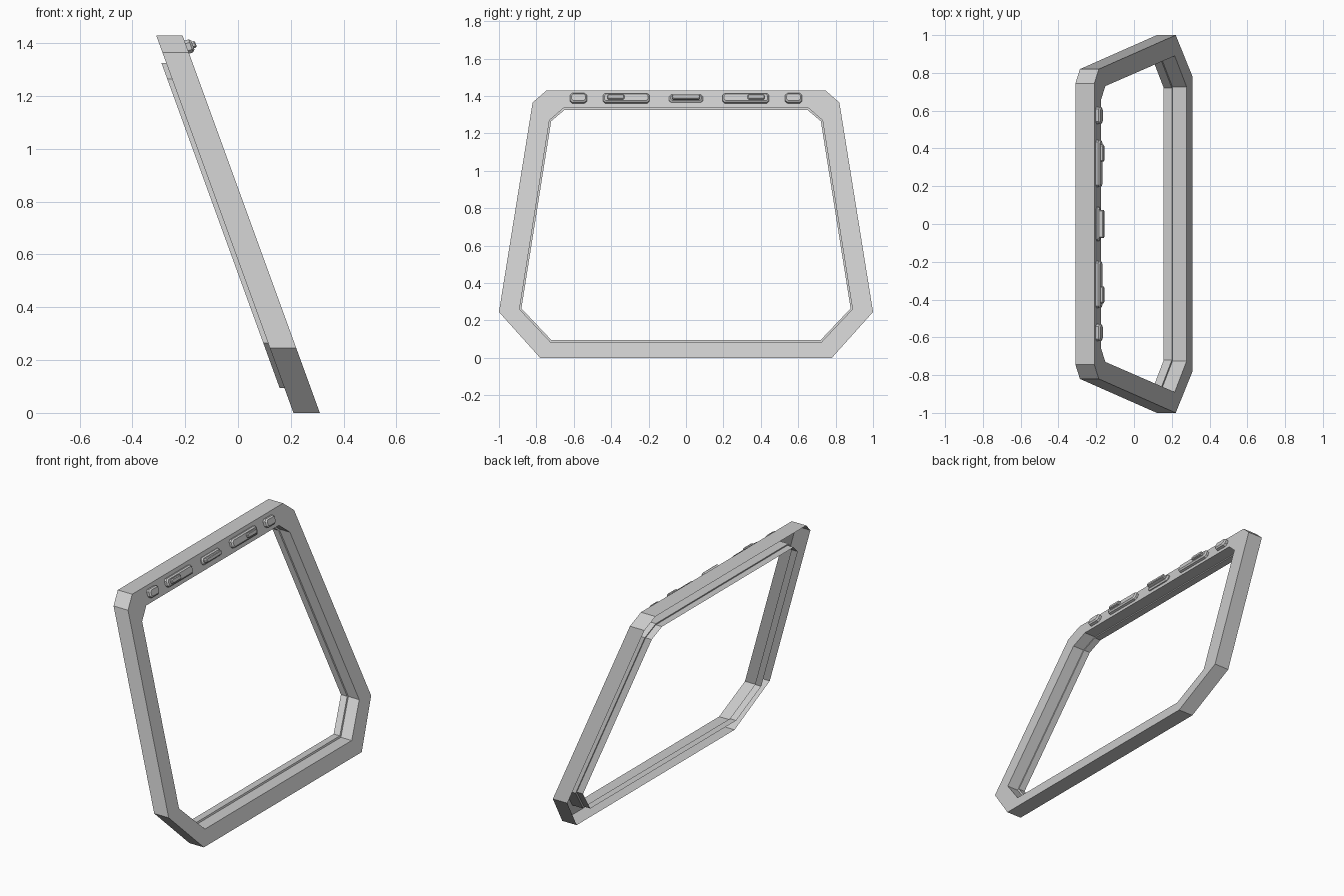
import bpy, bmesh
from mathutils import Vector

cube = bpy.data.objects.get("Cube")
if cube:
    bpy.data.objects.remove(cube, do_unlink=True)

# Single flat colour
grey = bpy.data.materials.new("light_grey")
grey.use_nodes = True
colour = (0.6, 0.6, 0.6, 1)
grey.diffuse_color = colour
grey.node_tree.nodes["Principled BSDF"].inputs["Base Color"].default_value = colour

LEAN = 0.52 / 1.43


def front_x(z):
    """Position of the leaning front plane at height z."""
    return 0.31 - LEAN * z


def make_object(name, bm):
    mesh = bpy.data.meshes.new(name)
    bm.to_mesh(mesh)
    bm.free()
    mesh.materials.append(grey)
    obj = bpy.data.objects.new(name, mesh)
    bpy.context.collection.objects.link(obj)
    return obj


def loft(bm, rings):
    """Skin a series of closed rings with quads."""
    loops = [[bm.verts.new(p) for p in ring] for ring in rings]
    for a, b in zip(loops, loops[1:]):
        n = len(a)
        for i in range(n):
            j = (i + 1) % n
            bm.faces.new((a[i], a[j], b[j], b[i]))
    return loops


def mirrored(half):
    """Close a half outline (bottom to top) across y = 0."""
    return half + [(-y, z) for y, z in reversed(half)]


# Frame: open-backed shell with a stepped inner lip
outer = mirrored([(0.78, 0), (1.0, 0.245), (0.82, 1.365), (0.745, 1.43)])
inner = mirrored([(0.725, 0.085), (0.89, 0.26), (0.73, 1.27), (0.655, 1.335)])
lip = mirrored([(0.72, 0.095), (0.88, 0.264), (0.721, 1.265), (0.65, 1.325)])
section = [(outer, 0.10), (outer, 0), (inner, 0), (inner, 0.075),
           (lip, 0.075), (lip, 0.118)]
bm = bmesh.new()
loft(bm, [[(front_x(z) - depth, y, z) for y, z in outline]
          for outline, depth in section])
make_object("frame", bm)

# Buttons sit on the sloping front of the top bar
normal = Vector((1, 0, LEAN)).normalized()
slope = Vector((-LEAN, 0, 1)).normalized()


def button(name, y, width, height, low, high, bevel=0.008):
    """Chamfered block standing on the front plane."""
    origin = Vector((front_x(1.385), y, 1.385))

    def ring(inset, level):
        w, h = width / 2 - inset, height / 2 - inset
        c = min(0.012, h * 0.5)
        pts = [(-w + c, -h), (w - c, -h), (w, -h + c), (w, h - c),
               (w - c, h), (-w + c, h), (-w, h - c), (-w, -h + c)]
        return [origin + Vector((0, u, 0)) + slope * v + normal * level
                for u, v in pts]

    bm = bmesh.new()
    loops = loft(bm, [ring(0, low), ring(0, high - bevel), ring(bevel, high)])
    bm.faces.new(loops[-1])
    make_object(name, bm)


for side, s in (("left", 1), ("right", -1)):
    button(side + "_small_button", s * 0.575, 0.09, 0.052, -0.004, 0.024)
    button(side + "_long_button", s * 0.32, 0.25, 0.052, -0.004, 0.022)
    button(side + "_long_button_knob", s * 0.375, 0.09, 0.026, 0.018, 0.036, 0.004)
button("centre_button_base", 0, 0.18, 0.045, -0.004, 0.014)
button("centre_button", 0, 0.15, 0.024, 0.01, 0.036, 0.004)
